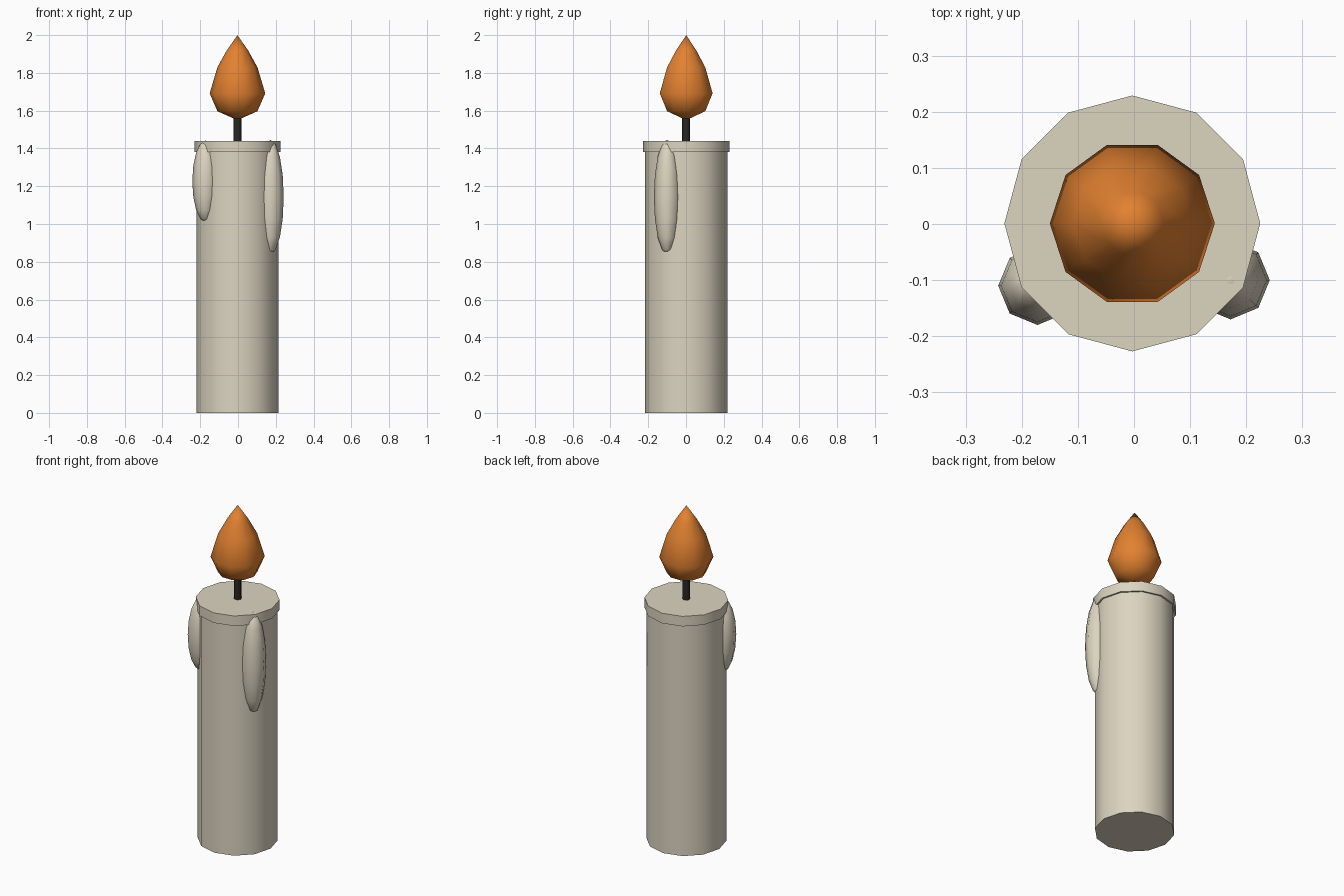
import bpy
import math

old = bpy.data.objects.get("Cube")
if old:
    bpy.data.objects.remove(old, do_unlink=True)


def material(name, rgb):
    mat = bpy.data.materials.new(name)
    mat.use_nodes = True
    mat.diffuse_color = (*rgb, 1)
    mat.node_tree.nodes["Principled BSDF"].inputs["Base Color"].default_value = (*rgb, 1)
    return mat


wax = material("cream wax", (0.72, 0.66, 0.53))
orange = material("flame orange", (0.76, 0.22, 0.03))
char = material("charred black", (0.022, 0.02, 0.017))
AXIS_X = -0.003


def finish(name, mat, angle):
    obj = bpy.context.object
    obj.name = obj.data.name = name
    obj.data.materials.append(mat)
    bpy.ops.object.shade_smooth_by_angle(angle=math.radians(angle))
    return obj


def cylinder(name, mat, sides, radius, low, high):
    bpy.ops.mesh.primitive_cylinder_add(
        vertices=sides, radius=radius, depth=high - low,
        location=(AXIS_X, 0.001, (low + high) / 2))
    return finish(name, mat, 40 if sides > 10 else 50)


def drip(name, x, y, low, high):
    bpy.ops.mesh.primitive_uv_sphere_add(
        segments=8, ring_count=8, radius=1, location=(x, y, (low + high) / 2))
    bpy.context.object.scale = (0.07, 0.07, (high - low) / 2)
    bpy.ops.object.transform_apply(location=False, rotation=False, scale=True)
    return finish(name, mat=wax, angle=180)


# Candle body, rim and wick
cylinder("candle_body", wax, 12, 0.218, 0, 1.40)
cylinder("candle_rim", wax, 12, 0.228, 1.38, 1.44)
cylinder("wick", char, 8, 0.021, 1.43, 1.60)

# Wax drips running down the front corners
drip("left_drip", 0.172, -0.10, 0.84, 1.446)
drip("right_drip", -0.172, -0.11, 1.01, 1.442)

# Flame: teardrop profile turned around the candle axis
profile = [(0.106, 1.597), (0.147, 1.692), (0.106, 1.83), (0.057, 1.918)]
sides = 10
verts = [(r * math.cos(math.tau * i / sides), r * math.sin(math.tau * i / sides), z)
         for r, z in profile for i in range(sides)]
bottom, tip = len(verts), len(verts) + 1
verts += [(0, 0, 1.55), (0, 0, 2.0)]
faces = []
last = (len(profile) - 1) * sides
for i in range(sides):
    j = (i + 1) % sides
    faces.append((bottom, j, i))
    faces.append((last + i, last + j, tip))
    for base in range(0, last, sides):
        faces.append((base + i, base + j, base + sides + j, base + sides + i))
mesh = bpy.data.meshes.new("flame")
mesh.from_pydata(verts, [], faces)
flame = bpy.data.objects.new("flame", mesh)
flame.location = (AXIS_X, 0.001, 0)
bpy.context.collection.objects.link(flame)
bpy.ops.object.select_all(action="DESELECT")
flame.select_set(True)
bpy.context.view_layer.objects.active = flame
finish("flame", orange, 180)
